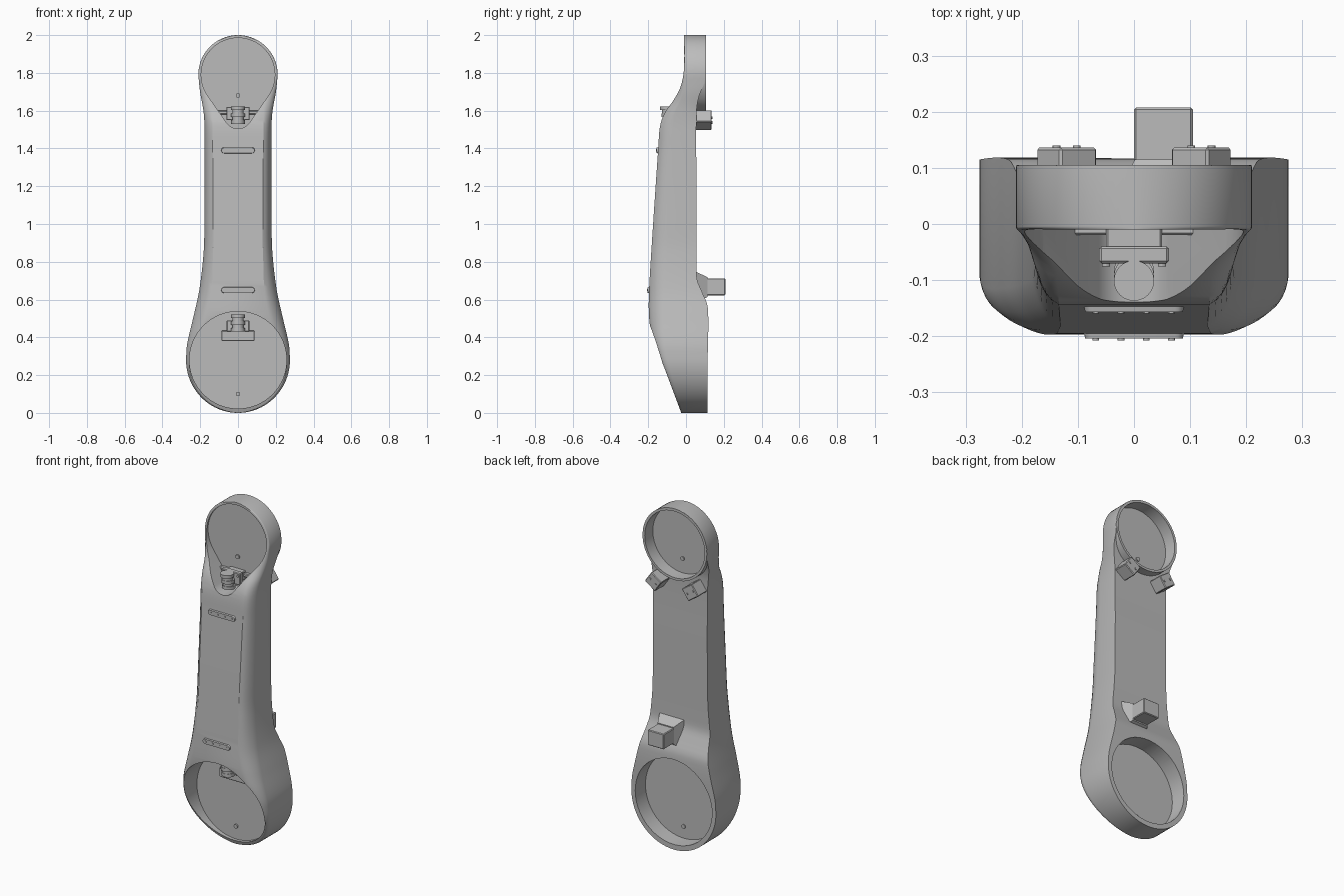
import bpy, bmesh, math
from mathutils import Matrix, Vector

if "Cube" in bpy.data.objects:
    bpy.data.objects.remove(bpy.data.objects["Cube"])

grey = bpy.data.materials.new("light_grey")
grey.use_nodes = True
grey.diffuse_color = (0.5, 0.5, 0.5, 1)
grey.node_tree.nodes["Principled BSDF"].inputs["Base Color"].default_value = (0.5, 0.5, 0.5, 1)

LOW, HIGH = 0.28, 1.79          # joint centre heights
R_LOW, R_HIGH = 0.28, 0.21      # joint outer radii


def finish(bm, name, angle=30):
    bmesh.ops.recalc_face_normals(bm, faces=bm.faces)
    me = bpy.data.meshes.new(name)
    bm.to_mesh(me)
    bm.free()
    me.materials.append(grey)
    ob = bpy.data.objects.new(name, me)
    bpy.context.collection.objects.link(ob)
    smooth(ob, angle)
    return ob


def smooth(ob, angle=30):
    bpy.ops.object.select_all(action='DESELECT')
    ob.select_set(True)
    bpy.context.view_layer.objects.active = ob
    bpy.ops.object.shade_smooth_by_angle(angle=math.radians(angle))


def hull(name, circles, y0, y1, grow=0, seg=64):
    """Prism along y around one or more circles (x, z, radius)."""
    bm = bmesh.new()
    for y, extra in ((y0, 0), (y1, grow)):
        for x, z, r in circles:
            for i in range(seg):
                a = math.tau * i / seg
                bm.verts.new((x + (r + extra) * math.cos(a), y, z + (r + extra) * math.sin(a)))
    res = bmesh.ops.convex_hull(bm, input=bm.verts)
    inner = {g for g in res["geom_interior"] if isinstance(g, bmesh.types.BMVert)}
    bmesh.ops.delete(bm, geom=list(inner), context='VERTS')
    bmesh.ops.dissolve_limit(bm, angle_limit=0.01, verts=bm.verts, edges=bm.edges)
    return finish(bm, name)


def box(name, x, y, z, turn=0, bevel=0.004):
    bm = bmesh.new()
    size = (x[1] - x[0], y[1] - y[0], z[1] - z[0])
    mid = Vector((sum(x) / 2, sum(y) / 2, sum(z) / 2))
    bmesh.ops.create_cube(bm, size=1)
    bmesh.ops.scale(bm, vec=size, verts=bm.verts)
    bmesh.ops.bevel(bm, geom=bm.edges[:], offset=bevel, segments=1, affect='EDGES')
    bmesh.ops.transform(bm, matrix=Matrix.Translation(mid) @ Matrix.Rotation(math.radians(turn), 4, 'Y'), verts=bm.verts)
    return finish(bm, name)


def boolean(ob, tool, operation):
    mod = ob.modifiers.new("cut", 'BOOLEAN')
    mod.operation, mod.solver, mod.object = operation, 'EXACT', tool
    bpy.context.view_layer.objects.active = ob
    bpy.ops.object.modifier_apply(modifier=mod.name)
    bpy.data.objects.remove(tool)


def curve(points, z):
    """Smooth interpolation through (z, value) points."""
    n = len(points)
    if z <= points[0][0]:
        return points[0][1]
    slope = [(points[min(i + 1, n - 1)][1] - points[max(i - 1, 0)][1]) /
             (points[min(i + 1, n - 1)][0] - points[max(i - 1, 0)][0]) for i in range(n)]
    for i in range(n - 1):
        (a, p), (b, q) = points[i], points[i + 1]
        if z <= b:
            h, t = b - a, (z - a) / (b - a)
            return (p * (1 + 2 * t) * (1 - t) ** 2 + slope[i] * h * t * (1 - t) ** 2
                    + q * t * t * (3 - 2 * t) + slope[i + 1] * h * t * t * (t - 1))
    return points[-1][1]


# Link profiles against height
side = [(LOW, 0.275), (0.36, 0.27), (0.5, 0.238), (0.65, 0.205), (0.85, 0.182), (1, 0.178), (1.5, 0.177), (1.6, 0.183), (1.7, 0.201), (HIGH, R_HIGH)]
front = [(0, -0.025), (0.2, -0.1), (0.4, -0.175), (0.48, -0.193), (0.6, -0.197), (0.8, -0.187), (1.4, -0.147),
         (1.52, -0.137), (1.59, -0.112), (1.66, -0.063), (1.74, -0.025), (1.82, -0.011), (2, -0.01)]
back = [(0, 0.115), (0.3, 0.115), (0.56, 0.115), (0.64, 0.085), (0.7, 0.06), (0.76, 0.055), (1.2, 0.055), (1.6, 0.056), (1.68, 0.07), (1.76, 0.1), (2, 0.105)]
cham_x = [(0, 0.012), (LOW, 0.02), (0.5, 0.07), (0.85, 0.05), (1.5, 0.042), (1.65, 0.045), (1.78, 0.01), (2, 0.008)]
cham_y = [(0, 0.01), (LOW, 0.035), (0.5, 0.08), (0.85, 0.085), (1.5, 0.07), (1.65, 0.04), (1.78, 0.008), (2, 0.006)]


def half_width(z):
    if z < LOW:
        return 0.275 * math.sqrt(max(1 - ((LOW - z) / R_LOW) ** 2, 0.0001))
    if z > HIGH:
        return R_HIGH * math.sqrt(max(1 - ((z - HIGH) / R_HIGH) ** 2, 0.0001))
    return curve(side, z)


# Main link body, lofted upwards
heights = [LOW * (1 - math.cos(math.pi / 2 * i / 20)) for i in range(20)]
heights += [LOW + (HIGH - LOW) * i / 70 for i in range(70)]
heights += [HIGH + R_HIGH * math.sin(math.pi / 2 * i / 20) for i in range(21)]
bm = bmesh.new()
rings = []
for z in heights:
    w, f, b = half_width(z), curve(front, z), curve(back, z)
    dx, dy = min(curve(cham_x, z), w / 2), curve(cham_y, z)
    half = [(w, b)]
    for k in range(6):
        t = k / 5
        half.append((w - dx * t * t * 0.55 - dx * t * 0.45, f + dy * (1 - t) ** 2 * 0.55 + dy * (1 - t) * 0.45))
    outline = half + [(-x, y) for x, y in reversed(half)]
    rings.append([bm.verts.new((x, y, z)) for x, y in outline])
for lower, upper in zip(rings, rings[1:]):
    for i in range(len(lower)):
        j = (i + 1) % len(lower)
        bm.faces.new((lower[i], lower[j], upper[j], upper[i]))
bm.faces.new(rings[0])
bm.faces.new(rings[-1])
body = finish(bm, "link_body")

# Upper joint collar, then the front and back pockets
boolean(body, hull("collar", [(0, HIGH, R_HIGH - 0.001)], 0.0, 0.105), 'UNION')
boolean(body, hull("upper_front", [(0, HIGH, 0.195), (0, 1.58, 0.075)], 0.0, -0.4), 'DIFFERENCE')
boolean(body, hull("lower_front", [(0, LOW, 0.257)], -0.015, -0.4), 'DIFFERENCE')
boolean(body, hull("upper_back", [(0, HIGH, 0.195)], 0.03, 0.3), 'DIFFERENCE')
boolean(body, hull("lower_back", [(0, LOW, 0.25)], 0.02, 0.3), 'DIFFERENCE')
smooth(body, 28)

# Front strips with four studs each
for label, z in (("upper", 1.39), ("lower", 0.65)):
    y = curve(front, z)
    hull(label + "_strip", [(-0.073, z, 0.018), (0.073, z, 0.018)], y + 0.01, y - 0.009, -0.004, 16)
    for i in range(4):
        hull(label + "_strip_stud", [(-0.068 + 0.045 * i, z, 0.006)], y, y - 0.012, 0, 12)

# Cable glands: ribbed vertical stacks on brackets
def gland(name, y, z):
    bm = bmesh.new()
    for i in range(5):
        place = Matrix.Translation((0, y - 0.004 * i, z + 0.018 * i))
        bmesh.ops.create_cone(bm, cap_ends=True, segments=24, radius1=0.036 - 0.006 * (i % 2),
                              radius2=0.036 - 0.006 * (i % 2), depth=0.019, matrix=place)
    finish(bm, name)


gland("upper_gland", -0.085, 1.54)
box("upper_bracket", (-0.062, 0.062), (-0.07, -0.04), (1.55, 1.62))
box("upper_bracket_base", (-0.05, 0.05), (-0.045, 0.01), (1.56, 1.61))
box("upper_ledge", (-0.115, 0.115), (-0.02, 0.01), (1.58, 1.6))
gland("lower_gland", -0.09, 0.44)
box("lower_bracket", (-0.06, 0.06), (-0.075, -0.01), (0.43, 0.49))
box("lower_shelf", (-0.088, 0.088), (-0.05, -0.01), (0.38, 0.435))
for s in (-1, 1):
    hull("bracket_screw", [(0.05 * s, 1.605, 0.007)], -0.06, -0.076, 0, 12)
    hull("bracket_screw", [(0.045 * s, 0.47, 0.007)], -0.07, -0.081, 0, 12)

# Centre screws on both faces of the joint plates
for z, y0, y1 in ((1.68, -0.008, 0.036), (0.1, -0.023, 0.026)):
    hull("plate_screw", [(0, z, 0.012)], y0, y1, 0, 16)

# Tilted connector blocks behind the upper joint
for s, label in ((1, "left"), (-1, "right")):
    x = 0.12 * s
    box(label + "_connector", (x - 0.04, x + 0.04), (0.045, 0.136), (1.512, 1.588), -35 * s)
    for d in (-0.018, 0.018):
        hull(label + "_connector_pin", [(x + d, 1.55 + d * 0.7 * s, 0.007)], 0.13, 0.14, 0, 12)

# Rear cable outlet with flared root
box("cable_outlet", (0, 0.105), (0.04, 0.208), (0.622, 0.712))
bm = bmesh.new()
bmesh.ops.create_cone(bm, cap_ends=True, segments=4, radius1=0.12, radius2=0.073, depth=0.07,
                      matrix=Matrix.Translation((0.053, 0.08, 0.666)) @ Matrix.Rotation(-math.pi / 2, 4, 'X') @ Matrix.Rotation(math.pi / 4, 4, 'Z'))
finish(bm, "cable_outlet_root")
